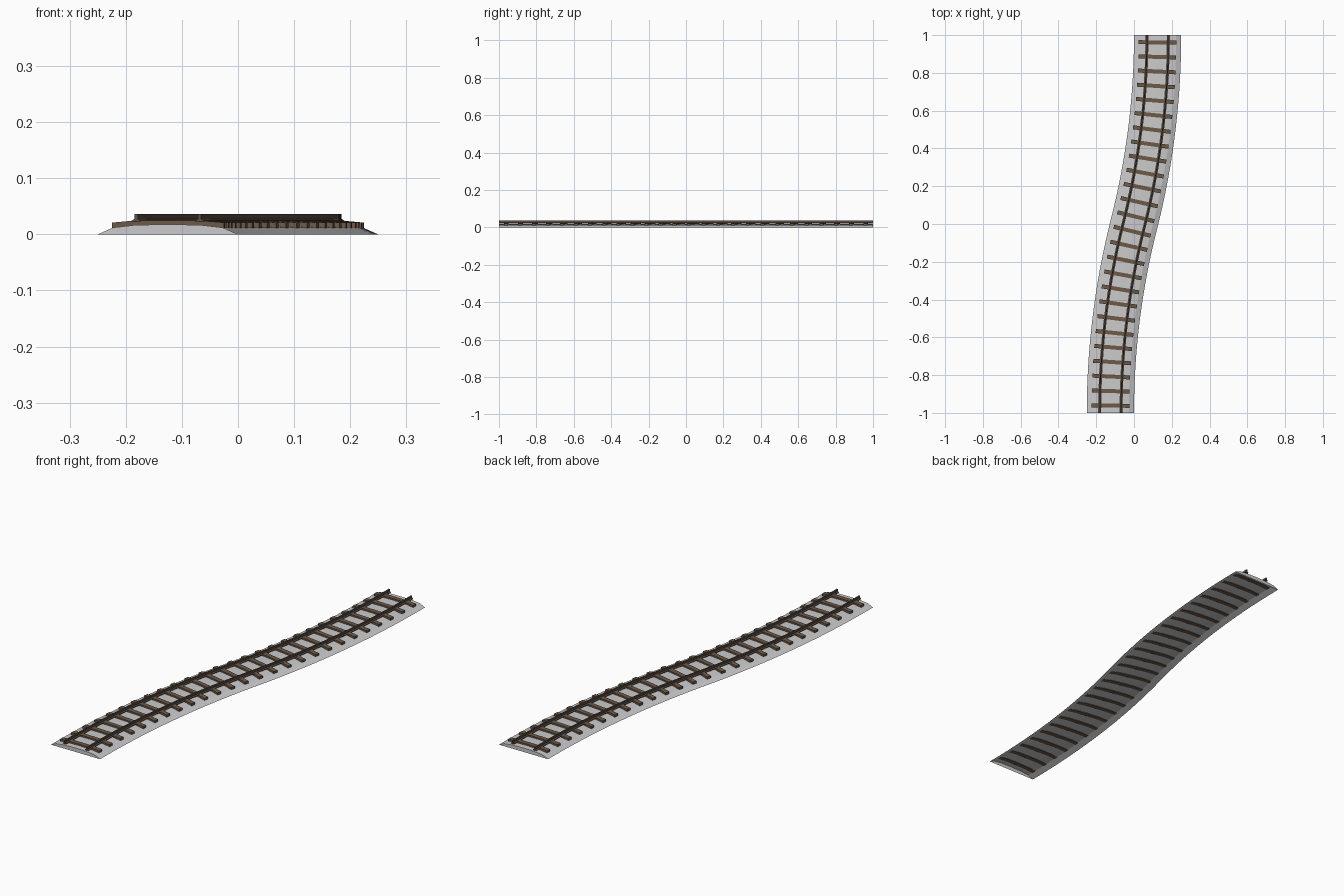
import bpy, bmesh, math
from mathutils import Vector

if "Cube" in bpy.data.objects:
    bpy.data.objects.remove(bpy.data.objects["Cube"])

# S-curve centreline: two equal arcs, parallel to y at both ends
THETA = 2 * math.atan(0.125)
R = 1 / math.sin(THETA)
STEPS = 52


def frame(y):
    """Centreline x and heading angle (from +y towards +x) at a given y."""
    d = 1 - abs(y)
    ang = math.asin(d / R)
    x = math.copysign(0.125 - R * (1 - math.cos(ang)), y)
    return x, ang


def place(y, side, along, z):
    x, a = frame(y)
    return Vector((x + side * math.cos(a) + along * math.sin(a),
                   y - side * math.sin(a) + along * math.cos(a), z))


def station(i):
    a = -THETA + 2 * THETA * i / STEPS
    return math.copysign(1 - R * math.sin(THETA - abs(a)), a) if i != STEPS // 2 else 0.0


def material(name, col):
    m = bpy.data.materials.new(name)
    m.diffuse_color = (*col, 1)
    m.use_nodes = True
    m.node_tree.nodes["Principled BSDF"].inputs["Base Color"].default_value = m.diffuse_color
    return m


def finish(bm, name, mat, recalc=True):
    if recalc:
        bmesh.ops.recalc_face_normals(bm, faces=bm.faces)
    me = bpy.data.meshes.new(name)
    bm.to_mesh(me)
    bm.free()
    me.materials.append(mat)
    ob = bpy.data.objects.new(name, me)
    bpy.context.collection.objects.link(ob)
    return ob


def sweep(name, profile, mat, closed):
    """Carry a (side, z) profile along the curve and cap the ends."""
    bm = bmesh.new()
    rings = [[bm.verts.new(place(station(i), s, 0, z)) for s, z in profile]
             for i in range(STEPS + 1)]
    n = len(profile)
    for a, b in zip(rings, rings[1:]):
        for k in range(n if closed else n - 1):
            j = (k + 1) % n
            bm.faces.new((a[k], a[j], b[j], b[k]))
    bm.faces.new(rings[0][::-1])
    bm.faces.new(rings[-1])
    if not closed:
        for f in bm.faces:
            f.normal_update()
            if f.normal.z < -0.01 or (abs(f.normal.z) < 0.01
                                      and f.normal.y * f.calc_center_median().y < 0):
                f.normal_flip()
    return finish(bm, name, mat, closed)


gravel = material("light_grey_gravel", (0.60, 0.60, 0.61))
wood = material("brown_wood", (0.15, 0.10, 0.065))
steel = material("dark_rail_brown", (0.115, 0.08, 0.06))

# Ballast bed: open underneath
half = [(-0.125, 0), (-0.098, 0.012), (-0.06, 0.0165)]
sweep("ballast_bed", half + [(0, 0.018)] + [(-s, z) for s, z in reversed(half)],
      gravel, False)

# Rails: wide foot, thin web, narrow head
rail_half = [(0.008, 0.022), (0.008, 0.0245), (0.003, 0.0275), (0.003, 0.0365)]
for name, off in (("left_rail", -0.0565), ("right_rail", 0.0565)):
    prof = [(off + s, z) for s, z in rail_half] + [(off - s, z) for s, z in reversed(rail_half)]
    sweep(name, prof, steel, True)

# Sleepers: slightly arched bars across the bed
bm = bmesh.new()
outline = [(-0.1, 0.011), (-0.06, 0.0145), (0.06, 0.0145), (0.1, 0.011),
           (0.1, 0.021), (0.06, 0.0245), (-0.06, 0.0245), (-0.1, 0.021)]
COUNT = 26
for i in range(COUNT):
    y = -1 + 2 * (i + 0.5) / COUNT
    a, b = ([bm.verts.new(place(y, s, w, z)) for s, z in outline] for w in (-0.0105, 0.0105))
    for k in range(8):
        j = (k + 1) % 8
        bm.faces.new((a[k], a[j], b[j], b[k]))
    for p, q, r, t in ((0, 1, 6, 7), (1, 2, 5, 6), (2, 3, 4, 5)):
        bm.faces.new((a[p], a[t], a[r], a[q]))
        bm.faces.new((b[p], b[q], b[r], b[t]))
finish(bm, "sleepers", wood)
